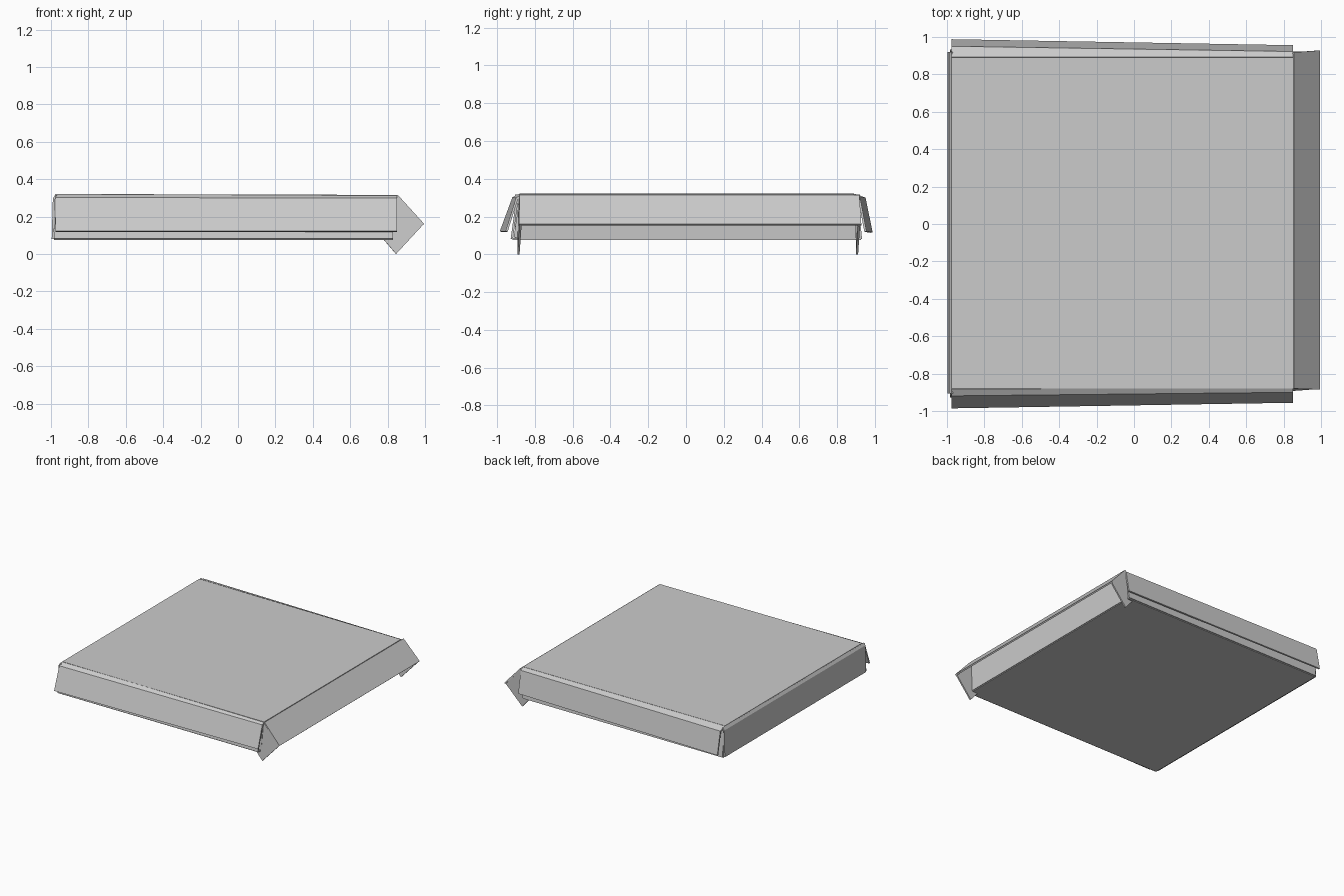
import bpy

CARD = 0.012


def ribbon(name, start, end):
    """Folded card panel: two matching fold profiles bridged, then thickened."""
    n = len(start)
    faces = [(i, i + 1, n + i + 1, n + i) for i in range(n - 1)]
    return card(name, start + end, faces)


def card(name, verts, faces):
    mesh = bpy.data.meshes.new(name)
    mesh.from_pydata(verts, [], faces)
    obj = bpy.data.objects.new(name, mesh)
    bpy.context.collection.objects.link(obj)
    mod = obj.modifiers.new("card_thickness", 'SOLIDIFY')
    mod.thickness = CARD
    mod.offset = 0
    mod.use_even_offset = True
    return obj


def along_y(profile, y0, y1):
    return [(x, y0, z) for x, z in profile], [(x, y1, z) for x, z in profile]


# Tray floor, hinged back wall and double front wall
ribbon("tray_floor", *along_y([(-0.985, 0.081), (0.828, 0.081)], -0.918, 0.925))
ribbon("back_wall", *along_y([(-0.99, 0.081), (-0.984, 0.295), (-0.972, 0.314)], -0.905, 0.92))
ribbon("front_wall", *along_y([(0.828, 0.081), (0.842, 0.295), (0.822, 0.295), (0.81, 0.088)],
                              -0.89, 0.9))

# Tray side walls, leaning slightly inward, with tucked corner tabs
for side, base, top in (("left", -0.922, -0.893), ("right", 0.926, 0.903)):
    ribbon(side + "_tray_wall",
           [(-0.985, base, 0.081), (-0.97, top, 0.295)],
           [(0.828, base, 0.081), (0.84, top, 0.295)])
    s = -1 if base < 0 else 1
    for end, x in (("back", -0.968), ("front", 0.795)):
        ribbon(f"{side}_{end}_corner_tab",
               [(x, base - s * 0.01, 0.09), (x, top - s * 0.01, 0.285)],
               [(x, base - s * 0.2, 0.09), (x, top - s * 0.18, 0.285)])

# Lid top
ribbon("lid_top", [(-0.975, -0.88, 0.315), (-0.975, 0.89, 0.315)],
       [(0.852, -0.88, 0.31), (0.852, 0.89, 0.31)])

# Lid side flaps, flaring wider toward the hinge
ribbon("lid_left_flap",
       [(-0.975, -0.88, 0.315), (-0.975, -0.914, 0.298), (-0.975, -0.98, 0.12)],
       [(0.85, -0.872, 0.31), (0.85, -0.895, 0.295), (0.85, -0.95, 0.12)])
ribbon("lid_right_flap",
       [(-0.975, 0.89, 0.315), (-0.975, 0.945, 0.296), (-0.975, 0.982, 0.115)],
       [(0.85, 0.89, 0.31), (0.85, 0.917, 0.295), (0.85, 0.95, 0.12)])

# Half-open front flap of the lid
ribbon("lid_front_flap",
       [(0.852, -0.88, 0.31), (0.991, -0.885, 0.157)],
       [(0.852, 0.918, 0.31), (0.991, 0.928, 0.157)])

# Tuck ears folded back from the ends of the front flap
for side, y_top, y_low in (("left", -0.876, -0.887), ("right", 0.916, 0.905)):
    card(side + "_tuck_ear",
         [(0.854, y_top, 0.305), (0.99, y_top, 0.157), (0.845, y_low, 0.0), (0.725, y_low, 0.14)],
         [(0, 1, 2, 3)])
